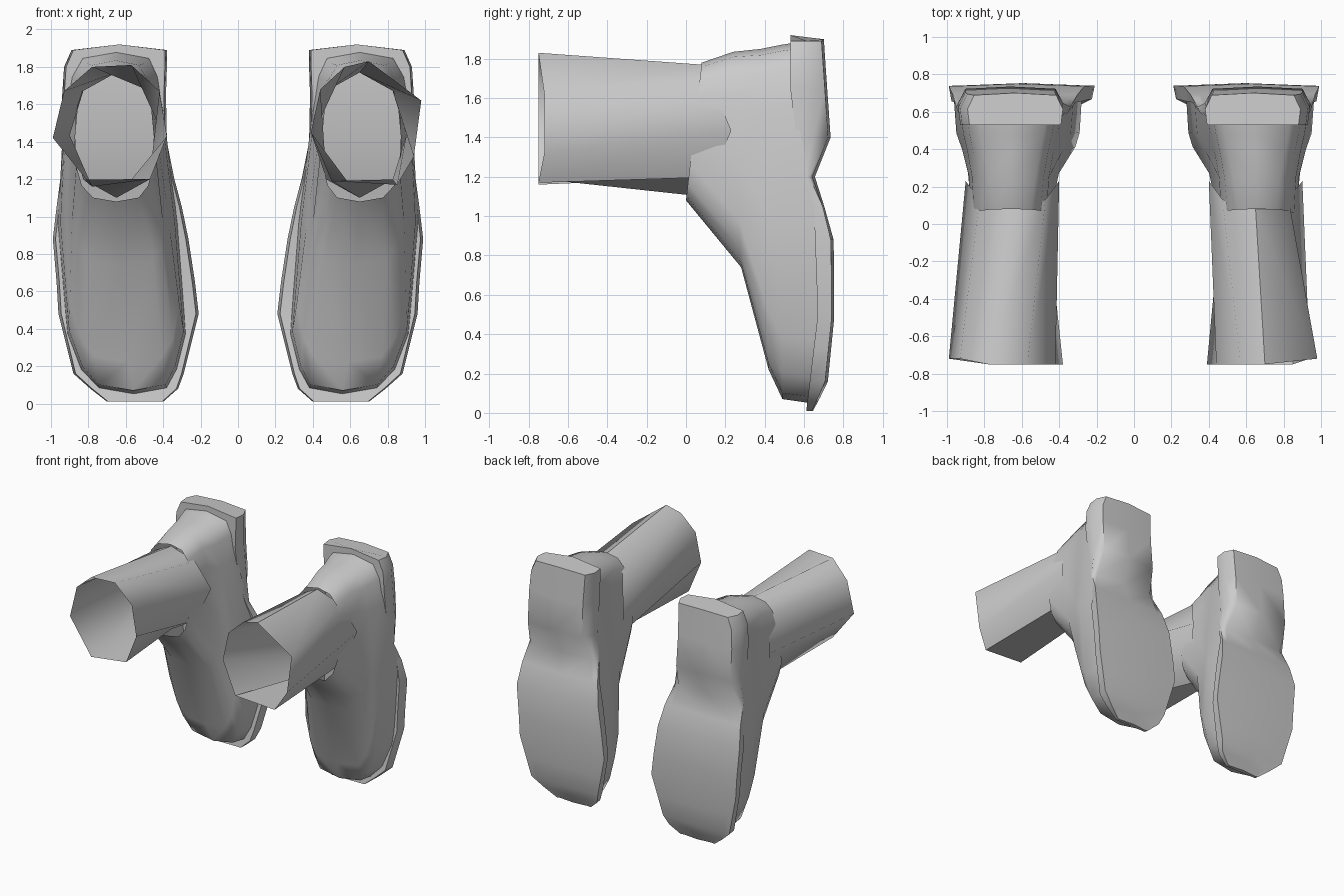
import bpy, bmesh, math

if "Cube" in bpy.data.objects:
    bpy.data.objects.remove(bpy.data.objects["Cube"])

grey = bpy.data.materials.new("plain grey")
grey.diffuse_color = (0.6, 0.6, 0.6, 1)
grey.use_nodes = True
grey.node_tree.nodes["Principled BSDF"].inputs["Base Color"].default_value = grey.diffuse_color


def lerp(table, t):
    # piecewise linear lookup in (key, value) pairs sorted by key
    if t <= table[0][0]:
        return table[0][1]
    for (a, u), (b, v) in zip(table, table[1:]):
        if t <= b:
            return u + (v - u) * (t - a) / (b - a)
    return table[-1][1]


def loft(name, rings, side, cap_start=False, cap_end=False):
    # skin between equal rings of points; side = 1 right, -1 mirrored left
    bm = bmesh.new()
    vs = [[bm.verts.new((x * side, y, z)) for x, y, z in r] for r in rings]
    n = len(vs[0])
    for a, b in zip(vs, vs[1:]):
        for i in range(n):
            j = (i + 1) % n
            bm.faces.new((a[i], a[j], b[j], b[i]))
    if cap_start:
        bm.faces.new(vs[0])
    if cap_end:
        bm.faces.new(vs[-1])
    bmesh.ops.recalc_face_normals(bm, faces=bm.faces)
    me = bpy.data.meshes.new(name)
    bm.to_mesh(me)
    bm.free()
    ob = bpy.data.objects.new(name, me)
    me.materials.append(grey)
    bpy.context.collection.objects.link(ob)
    bpy.ops.object.select_all(action='DESELECT')
    ob.select_set(True)
    bpy.context.view_layer.objects.active = ob
    bpy.ops.object.shade_smooth_by_angle(angle=math.radians(55))
    return ob


# foot width limits by height (toe at z = 0, heel at the top)
INNER = [(0, .34), (.09, .30), (.48, .25), (.8, .28), (1.2, .37), (1.9, .40)]
OUTER = [(0, .76), (.15, .87), (.48, .955), (.9, .975), (1.2, .95), (1.7, .93), (1.9, .90)]
# depth of the sole's upper edge and of its underside by height
FRONT = [(0, .61), (.5, .67), (1.05, .65), (1.25, .58), (1.65, .53), (1.92, .53)]
BACK = [(0, .64), (.15, .72), (.5, .755), (.9, .75), (1.2, .655), (1.4, .735), (1.9, .70)]


def level(y0, y1, z0, z1, scale, p=.35, q=.5, n=16):
    # outline of the upper at one depth; y0 at the toe end, y1 at the heel end
    ring = []
    for i in range(n):
        a = 2 * math.pi * i / n
        s, c = math.sin(a), math.cos(a)
        s, c = (0 if abs(v) < 1e-6 else v for v in (s, c))
        z = (z0 + z1) / 2 + (z1 - z0) / 2 * math.copysign(abs(s) ** q, s)
        lo, hi = lerp(INNER, z), lerp(OUTER, z)
        x = (lo + hi) / 2 + (hi - lo) / 2 * scale * math.copysign(abs(c) ** p, c)
        ring.append((x, y0 + (y1 - y0) * (z - z0) / (z1 - z0), z))
    return ring


# sole outline rows from toe to heel: height, inner x, outer x
SOLE = [(.01, .40, .70), (.08, .32, .79), (.16, .29, .88), (.32, .25, .92),
        (.48, .21, .96), (.65, .23, .97), (.88, .265, .99), (1.05, .30, .97),
        (1.2, .34, .95), (1.4, .38, .94), (1.65, .385, .94), (1.8, .38, .93), (1.89, .38, .89)]


def sole_row(z, lo, hi):
    f, b = lerp(FRONT, z), lerp(BACK, z)
    mid, half = (lo + hi) / 2, (hi - lo) / 2
    side = f + (b - f) * (.85 if z < 1.1 else .5)
    top = .03 if z > 1.85 else 0
    fr, bk = .96, (.84 if z < 1.1 else .86)
    return [(mid - half * fr, f, z), (mid, f, z + top), (mid + half * fr, f, z),
            (hi, side, z), (mid + half * bk, b - .012, z), (mid, b, z + top * .3),
            (mid - half * bk, b - .012, z), (lo, side, z)]


# leg shaft opening (x, z), slightly irregular
OPEN = [(.94, 1.32), (.98, 1.62), (.70, 1.83), (.57, 1.80),
        (.44, 1.68), (.39, 1.45), (.50, 1.19), (.85, 1.17)]
OPEN_LEFT = [(.99, 1.42), (.93, 1.67), (.78, 1.80), (.57, 1.81),
             (.42, 1.67), (.38, 1.43), (.47, 1.20), (.78, 1.16)]

for side, tag, opening in ((1, "right", OPEN), (-1, "left", OPEN_LEFT)):
    # open leg tube, end cut to a V round the ankle
    near = [(x, -.75 + .03 * (x > .85), z) for x, z in opening]
    far = []
    for i in range(8):
        a = math.radians(45 * i)
        s, c = math.sin(a), math.cos(a)
        far.append((.65 + .25 * c, .23 - .15 * abs(s) ** 1.2, 1.435 + .335 * s))
    loft("leg_shaft_" + tag, [near, far], side)

    # foot upper, widening from ankle collar to the sole
    last = [(x, lerp(FRONT, z) + .015, z) for x, y, z in level(.6, .6, .05, 1.88, .98, q=.45)]
    loft("boot_upper_" + tag, [
        level(.00, .08, 1.08, 1.78, .75, .65, .8),
        level(.28, .24, .74, 1.835, .78, .5, .6),
        level(.42, .38, .22, 1.85, .86, .4),
        level(.49, .48, .07, 1.87, .94, q=.45),
        last], side)

    # padded sole with heel and arch
    loft("sole_" + tag, [sole_row(*r) for r in SOLE], side, True, True)
